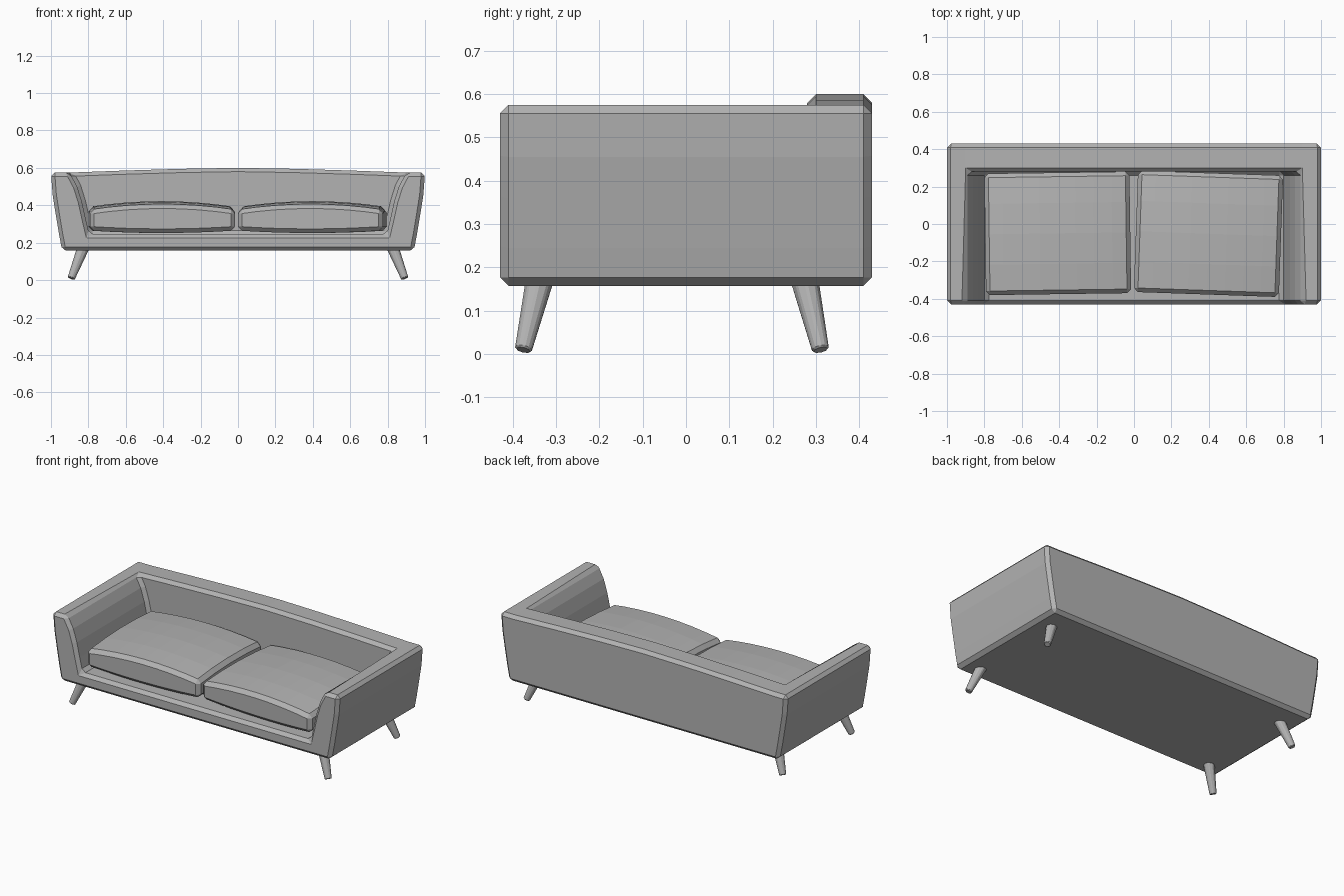
import bpy, bmesh
from math import radians
from mathutils import Vector

cube = bpy.data.objects.get("Cube")
if cube:
    bpy.data.objects.remove(cube)

grey = bpy.data.materials.new("grey")
grey.use_nodes = True
colour = (0.45, 0.45, 0.45, 1)
grey.diffuse_color = colour
grey.node_tree.nodes["Principled BSDF"].inputs["Base Color"].default_value = colour


def finish(name, bm, bevel=0.0):
    bmesh.ops.recalc_face_normals(bm, faces=bm.faces)
    mesh = bpy.data.meshes.new(name)
    bm.to_mesh(mesh)
    bm.free()
    mesh.materials.append(grey)
    ob = bpy.data.objects.new(name, mesh)
    bpy.context.collection.objects.link(ob)
    if bevel:
        mod = ob.modifiers.new("chamfer", 'BEVEL')
        mod.width = bevel
        mod.segments = 1
        mod.limit_method = 'ANGLE'
        mod.angle_limit = radians(35)
    return ob


# Sofa frame: base, flared arms and back as one chamfered shell
FRONT, INNER, BACK = -0.43, 0.28, 0.43
outer_half = [(0.94, 0.157), (0.957, 0.245), (0.976, 0.36), (0.991, 0.455), (1.0, 0.575)]
inner_half = [(0.9, 0.575), (0.86, 0.5), (0.835, 0.42), (0.815, 0.33), (0.795, 0.245)]
crest_half = [(0.6, 0.586), (0.3, 0.595)]


def build_frame():
    bm = bmesh.new()

    def row(points, y):
        return [bm.verts.new((x, y, z)) for x, z in points]

    def flip(points):
        return [(-x, z) for x, z in reversed(points)]

    def strip(a, b):
        for i in range(len(a) - 1):
            bm.faces.new((a[i], a[i + 1], b[i + 1], b[i]))

    # Each outline runs from the left arm top to the right arm top
    outer = outer_half[::-1] + flip(outer_half[::-1])
    inner = inner_half + flip(inner_half)
    crest = crest_half + [(0, 0.6)] + flip(crest_half)
    of, ob = row(outer, FRONT), row(outer, BACK)
    nf, nb = row(inner, FRONT), row(inner, INNER)
    cf = [nb[0]] + row(crest, INNER) + [nb[-1]]
    cb = row([inner[0]] + crest + [inner[-1]], BACK)
    strip(of, ob)
    strip(nf, nb)
    strip(cf, cb)
    bm.faces.new(of + nf[::-1])
    bm.faces.new(nb + cf[-2:0:-1])
    bm.faces.new(ob + cb[::-1])
    for e in (0, -1):
        bm.faces.new((of[e], nf[e], nb[e], cb[e], ob[e]))
    return finish("sofa_frame", bm, 0.02)


build_frame()


# Seat cushions: crowned slabs, each turned slightly
def cushion(name, x, y, turn):
    bm = bmesh.new()
    bmesh.ops.create_grid(bm, x_segments=8, y_segments=4, size=1)
    base = list(bm.faces)
    top = bmesh.ops.extrude_face_region(bm, geom=base, use_keep_orig=True)
    upper = {v for v in top["geom"] if isinstance(v, bmesh.types.BMVert)}
    for v in bm.verts:
        u, w = v.co.x, v.co.y
        if v in upper:
            z = 0.375 + 0.03 * (1 - u * u) + 0.017 * (1 - w * w)
        else:
            z = 0.265 - 0.013 * (1 - u * u)
        v.co = Vector((u * 0.388, w * 0.325, z))
    ob = finish(name, bm, 0.022)
    ob.location = (x, y, 0)
    ob.rotation_euler.z = radians(turn)


cushion("left_cushion", 0.398, -0.052, -2)
cushion("right_cushion", -0.408, -0.05, 0.8)


# Splayed, tapered legs
def leg(name, side, y_top, y_foot):
    top = Vector((side * 0.825, y_top, 0.18))
    foot = Vector((side * 0.892, y_foot, 0.009))
    axis = top - foot
    bm = bmesh.new()
    bmesh.ops.create_cone(bm, cap_ends=True, segments=8, radius1=0.021,
                          radius2=0.034, depth=axis.length)
    ob = finish(name, bm, 0.004)
    ob.location = (top + foot) / 2
    ob.rotation_mode = 'QUATERNION'
    ob.rotation_quaternion = Vector((0, 0, 1)).rotation_difference(axis)


for label, side in (("left", 1), ("right", -1)):
    leg("front_leg_" + label, side, -0.336, -0.376)
    leg("back_leg_" + label, side, 0.272, 0.311)
